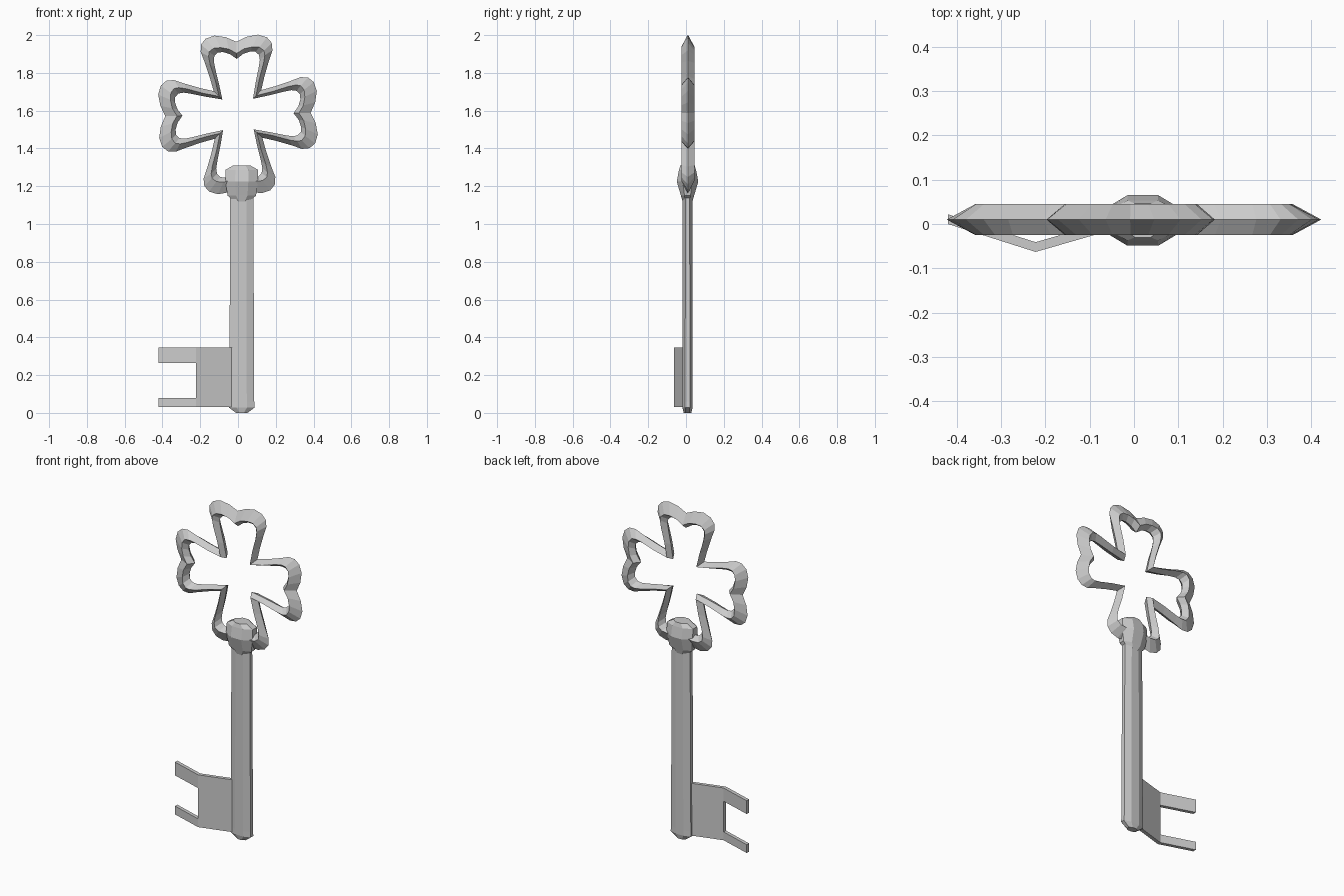
import bpy, bmesh, math

if "Cube" in bpy.data.objects:
    bpy.data.objects.remove(bpy.data.objects["Cube"])


def finish(name, bm):
    bmesh.ops.recalc_face_normals(bm, faces=bm.faces)
    me = bpy.data.meshes.new(name)
    bm.to_mesh(me)
    bm.free()
    ob = bpy.data.objects.new(name, me)
    bpy.context.collection.objects.link(ob)
    return ob


def bridge(bm, a, b):
    n = len(a)
    for i in range(n):
        bm.faces.new((a[i], a[(i + 1) % n], b[(i + 1) % n], b[i]))


def octagon_stack(name, rings, cx=0.02, cy=0.008):
    """Flattened octagonal column; rings are (z, half width, half depth)."""
    bm = bmesh.new()
    loops = []
    for z, rx, ry in rings:
        oct_pts = [(1, .45), (.4, 1), (-.4, 1), (-1, .45),
                   (-1, -.45), (-.4, -1), (.4, -1), (1, -.45)]
        loops.append([bm.verts.new((cx + rx * x, cy + ry * y, z)) for x, y in oct_pts])
    for a, b in zip(loops, loops[1:]):
        bridge(bm, a, b)
    bm.faces.new(loops[0])
    bm.faces.new(loops[-1])
    return finish(name, bm)


def prism(name, outline, z0, z1):
    bm = bmesh.new()
    lo = [bm.verts.new((x, y, z0)) for x, y in outline]
    hi = [bm.verts.new((x, y, z1)) for x, y in outline]
    bridge(bm, lo, hi)
    bm.faces.new(lo)
    bm.faces.new(hi)
    return finish(name, bm)


# Clover bow: half a heart-shaped lobe, mirrored and turned four times
OUTER = [(.126, .126), (.145, .2), (.17, .28), (.19, .335), (.187, .375),
         (.162, .405), (.115, .42), (.055, .41), (0, .385)]
MID = [(.098, .098), (.117, .185), (.142, .27), (.149, .31), (.145, .335),
       (.122, .353), (.085, .356), (.04, .347), (0, .323)]
INNER = [(.081, .081), (.097, .165), (.115, .245), (.122, .285), (.118, .313),
         (.1, .33), (.072, .332), (.035, .32), (0, .294)]


def clover(bm, half, y):
    lobe = half + [(-u, v) for u, v in half[-2:0:-1]]
    verts = []
    for k in range(4):
        a = k * math.pi / 2 - math.radians(1.3)
        for u, v in lobe:
            verts.append(bm.verts.new((u * math.cos(a) + v * math.sin(a), y,
                                       1.58 - u * math.sin(a) + v * math.cos(a))))
        # shift to a consistent winding: each lobe runs right to left
        verts[-len(lobe):] = verts[-len(lobe):][::-1]
    # reversed lobes start just after the left corner, which belongs to the previous lobe
    return verts


bm = bmesh.new()
yc, h = 0.01, 0.035
loops = [clover(bm, OUTER, yc), clover(bm, MID, yc - h),
         clover(bm, INNER, yc), clover(bm, MID, yc + h)]
for i in range(4):
    bridge(bm, loops[i], loops[(i + 1) % 4])
finish("clover_bow", bm)

# Shaft with a slightly flared, chamfered end
octagon_stack("shaft", [(0, .03, .02), (.028, .068, .027), (.06, .066, .027), (1.16, .061, .026)])

# Collar joining shaft and bow
octagon_stack("collar", [(1.115, .035, .025), (1.15, .075, .035), (1.225, .087, .057),
                         (1.287, .086, .045), (1.31, .045, .038)])

# Bit plate and its two bent teeth
t = 0.011
prism("bit_plate", [(0, .012 - t), (0, .012 + t), (-.222, -.052 + t), (-.222, -.052 - t)], .03, .345)
for name, z0, z1 in (("lower_tooth", .03, .08), ("upper_tooth", .265, .345)):
    prism(name, [(-.222, -.052 - t), (-.222, -.052 + t), (-.42, .011 + t), (-.42, .011 - t)], z0, z1)
